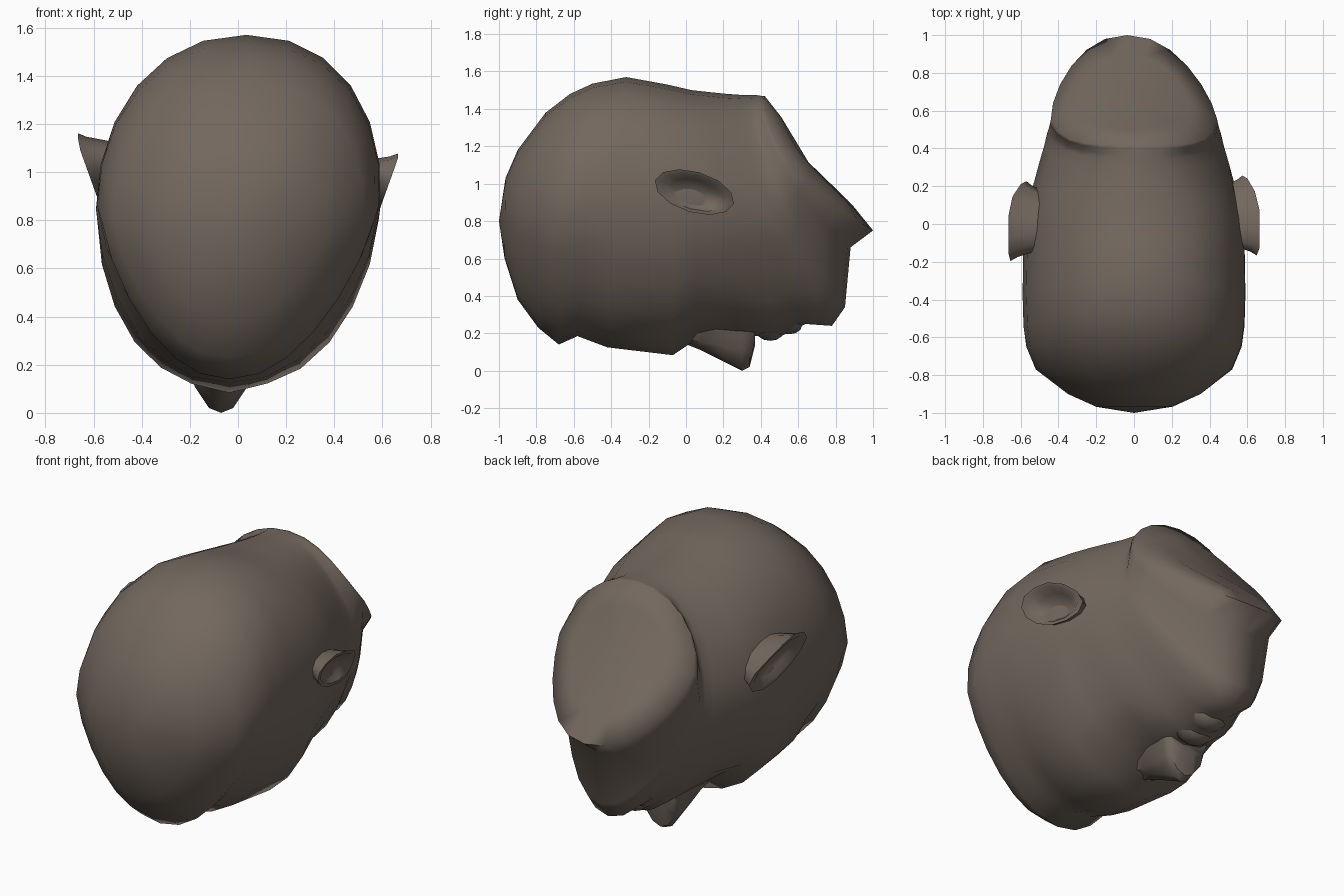
import bpy, bmesh, math
from mathutils import Vector

if "Cube" in bpy.data.objects:
    bpy.data.objects.remove(bpy.data.objects["Cube"])

skin = bpy.data.materials.new("brown_grey_clay")
skin.diffuse_color = (0.17, 0.137, 0.112, 1)
skin.use_nodes = True
skin.node_tree.nodes["Principled BSDF"].inputs["Base Color"].default_value = skin.diffuse_color


def finish(bm, name, angle=50):
    bmesh.ops.recalc_face_normals(bm, faces=bm.faces[:])
    me = bpy.data.meshes.new(name)
    bm.to_mesh(me)
    bm.free()
    ob = bpy.data.objects.new(name, me)
    bpy.context.collection.objects.link(ob)
    me.materials.append(skin)
    bpy.ops.object.select_all(action='DESELECT')
    ob.select_set(True)
    bpy.context.view_layer.objects.active = ob
    bpy.ops.object.shade_smooth_by_angle(angle=math.radians(angle))
    return ob


def loft(rings, start=None, end=None):
    """Bridge equal-length rings of points; close the ends with a fan."""
    bm = bmesh.new()
    vs = [[bm.verts.new(p) for p in r] for r in rings]
    n = len(vs[0])
    for a, b in zip(vs, vs[1:]):
        for i in range(n):
            j = (i + 1) % n
            bm.faces.new((a[i], a[j], b[j], b[i]))
    for ring, tip in ((vs[0], start), (vs[-1], end)):
        if tip is None:
            bm.faces.new(ring)
        else:
            v = bm.verts.new(tip)
            for i in range(n):
                bm.faces.new((ring[i], ring[(i + 1) % n], v))
    return bm


def section(yt, zt, yb, zb, w, low, high=0.05, sag=0, n=24):
    """Tilted oval from a top to a bottom point; low / high reshape its halves."""
    pts = []
    for i in range(n):
        a = 2 * math.pi * i / n
        t, s = math.cos(a), math.sin(a)
        k = 1 + (high if t > 0 else low) * t
        x = math.copysign(abs(s) ** 0.92, s) * w * k + 0.035 * t
        y = (yt + yb) / 2 + t * (yt - yb) / 2 - sag * s * s
        z = (zt + zb) / 2 + t * (zt - zb) / 2
        pts.append(Vector((x, y, z)))
    return pts


# head lying face down: crown at -y, slanted neck cut at +y
profile = [
    (-0.965, 1.03, -0.97, 0.60, 0.20, 0.10),
    (-0.90, 1.18, -0.90, 0.38, 0.35, 0.20),
    (-0.75, 1.38, -0.79, 0.23, 0.52, 0.26),
    (-0.62, 1.48, -0.68, 0.14, 0.57, 0.26),
    (-0.50, 1.535, -0.58, 0.185, 0.585, 0.20),
    (-0.32, 1.57, -0.42, 0.125, 0.59, 0.11),
    (-0.10, 1.53, -0.07, 0.08, 0.585, 0.07),
    (0.03, 1.50, 0.06, 0.16, 0.565, 0.10),
    (0.12, 1.49, 0.28, 0.19, 0.535, 0.20, 0.0),
    (0.22, 1.48, 0.50, 0.18, 0.50, 0.28, -0.05, 0.03),
    (0.29, 1.475, 0.64, 0.25, 0.475, 0.31, -0.09, 0.05),
    (0.34, 1.475, 0.78, 0.24, 0.46, 0.33, -0.12, 0.08),
    (0.37, 1.475, 0.85, 0.34, 0.45, 0.29, -0.13, 0.10),
    (0.40, 1.47, 0.88, 0.66, 0.445, 0.16, -0.14, 0.11),
]
rings = [section(*p) for p in profile]
rim = section(0.42, 1.47, 1.0, 0.75, 0.44, 0.06, -0.15, 0.155)
centre = Vector((-0.02, 0.655, 1.115))
# neck end: crowned from side to side so it rolls into the nape
inner = [centre.lerp(p, 0.68) + Vector((0, 0.045, 0.025)) * (abs(p.x) / 0.44)
         for p in rim]
rings += [rim, inner]
# eye sockets pressed into the face
for r in rings:
    for p in r:
        if p.z < 0.5:
            for ex in (-0.24, 0.14):
                d = ((p.x - ex) / 0.12) ** 2 + ((p.y - 0.08) / 0.13) ** 2
                p.z += 0.07 * math.exp(-d)
finish(loft(rings, start=(0, -1.0, 0.80), end=centre), "head", 88)

# nose: wedge growing from bridge to tip
nose = []
for y, z, hw, hb in ((-0.02, 0.15, 0.03, 0.07), (0.08, 0.11, 0.035, 0.08),
                     (0.20, 0.05, 0.045, 0.10), (0.30, 0.0, 0.05, 0.11),
                     (0.34, 0.02, 0.05, 0.11), (0.37, 0.14, 0.04, 0.10)):
    top = 0.27
    nose.append([(-0.07 + x, y, zz) for x, zz in (
        (-hb - 0.04, top), (-hb, z * 0.4 + 0.11), (-hw, z + 0.02), (0, z),
        (hw, z + 0.02), (hb, z * 0.4 + 0.11), (hb + 0.04, top))])
finish(loft(nose), "nose")

# lips
for name, y, z in (("upper_lip", 0.45, 0.205), ("lower_lip", 0.55, 0.24)):
    bm = bmesh.new()
    bmesh.ops.create_uvsphere(bm, u_segments=12, v_segments=6, radius=1)
    for v in bm.verts:
        v.co = Vector((-0.04 + v.co.x * 0.14, y + v.co.y * 0.07,
                       z + v.co.z * 0.045 + 0.05 * v.co.x ** 2))
    finish(bm, name)


# ears: cupped shells flaring away from the skull
def ear(name, side, dy, dz, tall):
    def ring(scale, sink, root=False):
        pts = []
        for i in range(12):
            a = 2 * math.pi * i / 12
            u, v = 0.22 * scale * math.cos(a), 0.11 * scale * math.sin(a)
            y, z = u * 0.96 + v * 0.25, (v * 0.96 - u * 0.28) * tall
            flare = 0.628 + 0.36 * z - 0.9 * max(0, y - 0.02) ** 2
            x = 0.47 - 0.1 * y if root else min(flare, 0.665) - sink
            pts.append((side * x, 0.045 + y + dy, 0.955 + z + dz))
        return pts
    bm = loft([ring(0.7, 0, True), ring(0.9, 0.035), ring(1.0, 0.0),
               ring(0.84, 0.005), ring(0.6, 0.045)],
              end=(side * 0.55, 0.045 + dy, 0.95 + dz))
    finish(bm, name)


ear("right_ear", 1, 0.0, 0.0, 1.0)
ear("left_ear", -1, -0.03, 0.06, 1.2)
